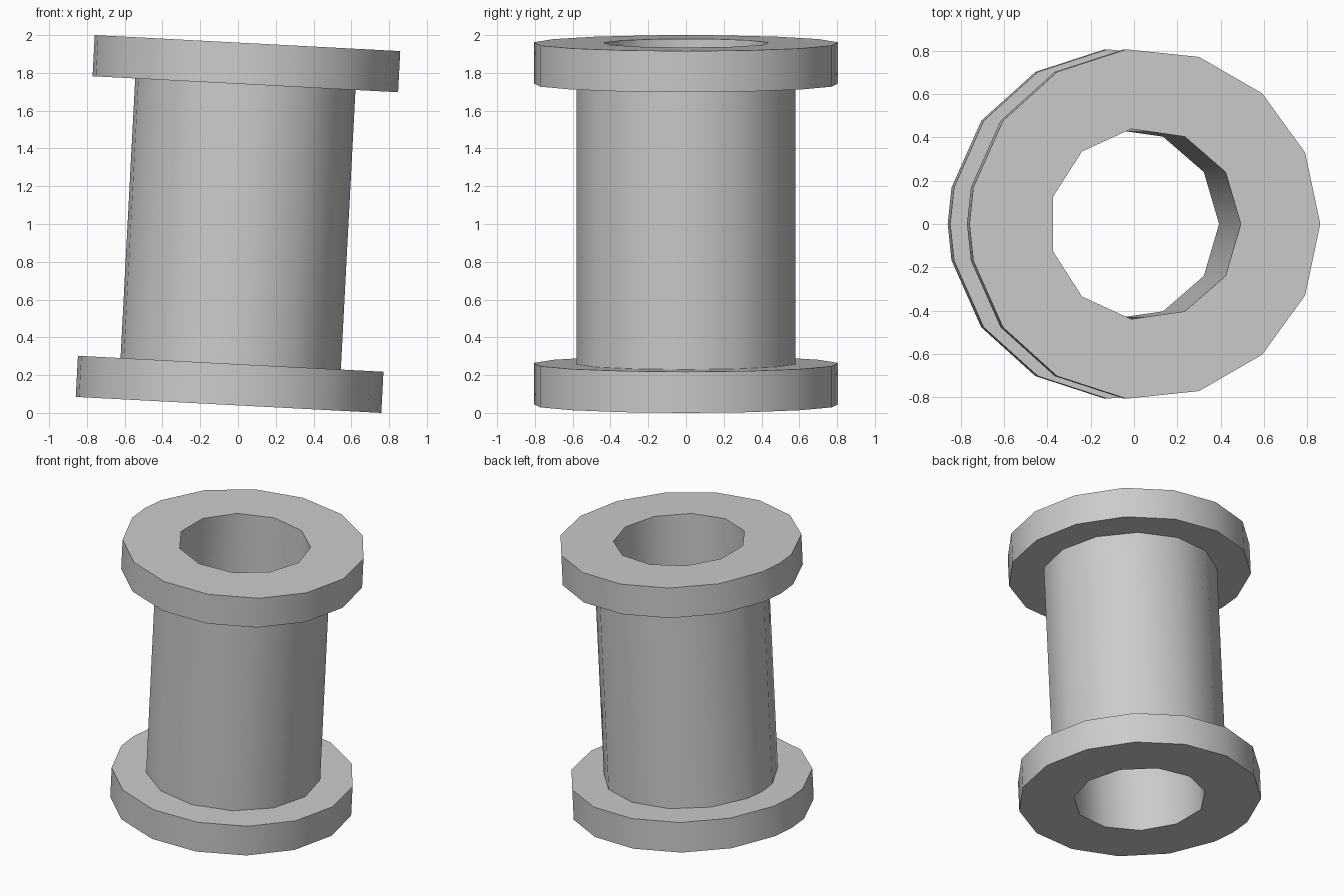
import bpy, bmesh, math
from mathutils import Matrix

if "Cube" in bpy.data.objects:
    bpy.data.objects.remove(bpy.data.objects["Cube"])

FLANGE_R, CORE_R, BORE_R = 0.81, 0.584, 0.443
HALF, THICK = 0.959, 0.218
TILT = math.radians(3)

bm = bmesh.new()


def ring(radius, sides, z, seam=True):
    """Closed polygon loop; outer rings carry one extra seam corner at 180 degrees."""
    angles = [2 * math.pi * i / sides for i in range(sides)]
    if seam:
        angles = sorted(angles + [math.pi])
    vs = [bm.verts.new((radius * math.cos(a), radius * math.sin(a), z)) for a in angles]
    es = [bm.edges.new((vs[i - 1], vs[i])) for i in range(len(vs))]
    return vs, es


def wall(a, b):
    va, vb = a[0], b[0]
    for i in range(len(va)):
        bm.faces.new((va[i - 1], va[i], vb[i], vb[i - 1]))


def annulus(a, b):
    bmesh.ops.triangle_fill(bm, use_beauty=True, edges=a[1] + b[1], normal=(0, 0, 1))


cores, bores = [], []
for s in (-1, 1):
    # flange rim, its end face with the bore, and its inner face around the core
    outer = ring(FLANGE_R, 15, s * HALF)
    inner = ring(FLANGE_R, 15, s * (HALF - THICK))
    core = ring(CORE_R, 13, s * (HALF - THICK))
    bore = ring(BORE_R, 11, s * HALF, seam=False)
    wall(outer, inner)
    annulus(outer, bore)
    annulus(inner, core)
    cores.append(core)
    bores.append(bore)

# core wall and through bore
wall(*cores)
wall(*bores)

bmesh.ops.recalc_face_normals(bm, faces=bm.faces[:])
bm.transform(Matrix.Translation((0, 0, 1)) @ Matrix.Rotation(TILT, 4, 'Y'))

mesh = bpy.data.meshes.new("flanged_spool")
bm.to_mesh(mesh)
bm.free()
spool = bpy.data.objects.new("flanged_spool", mesh)
bpy.context.collection.objects.link(spool)
bpy.context.view_layer.objects.active = spool
spool.select_set(True)
bpy.ops.object.shade_smooth_by_angle(angle=math.radians(40))
